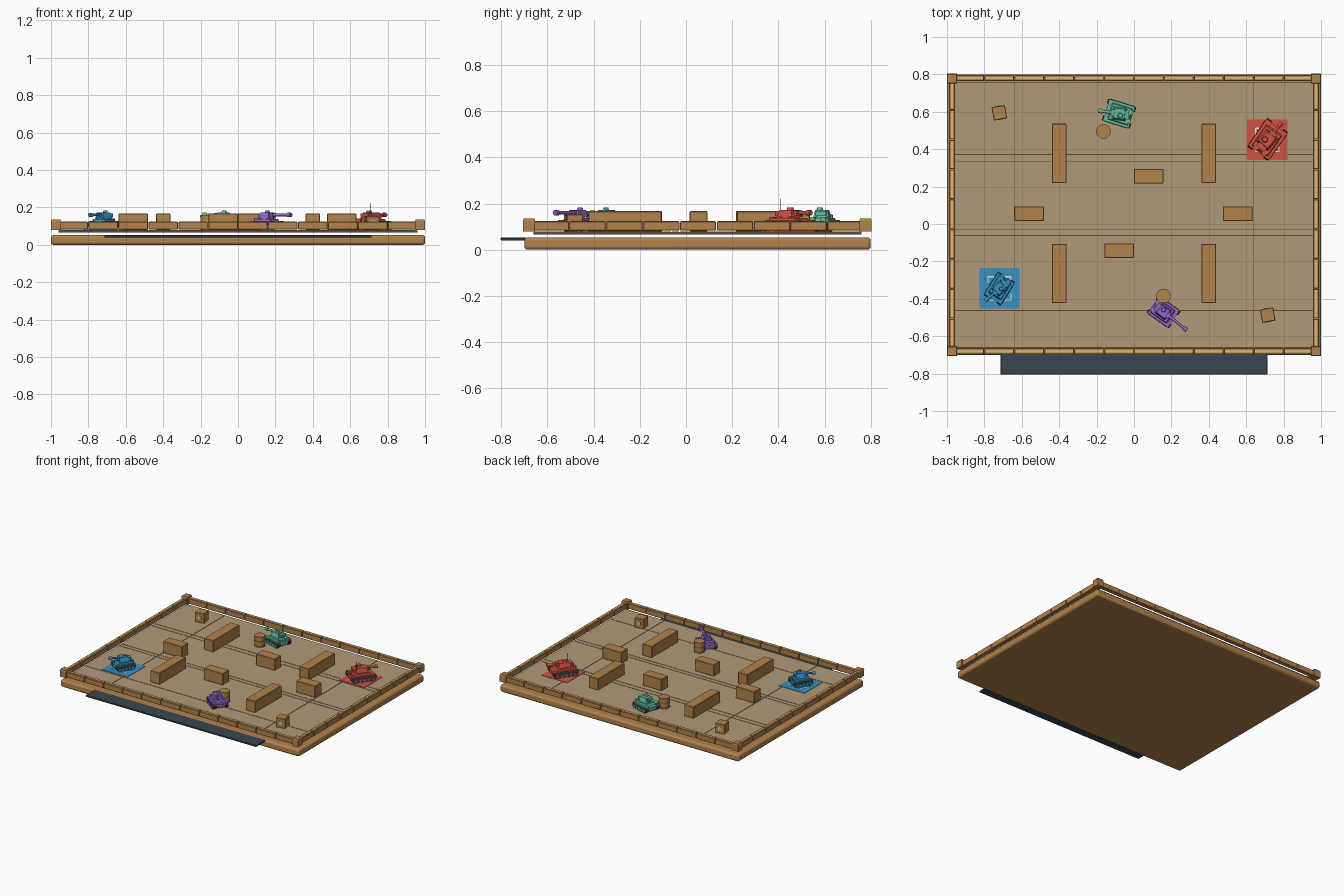
import bpy, bmesh, math
from mathutils import Matrix, Vector

if "Cube" in bpy.data.objects:
    bpy.data.objects.remove(bpy.data.objects["Cube"])

def mat(name, r, g, b):
    m = bpy.data.materials.new(name)
    m.diffuse_color = [((c / 255 + 0.055) / 1.055) ** 2.4 for c in (r, g, b)] + [1]
    m.use_nodes = True
    m.node_tree.nodes["Principled BSDF"].inputs["Base Color"].default_value = m.diffuse_color
    return m

WOOD = mat("wood brown", 178, 130, 76)
FLOOR = mat("floor tan", 177, 153, 121)
PALE = mat("pale trim", 218, 184, 130)
SEAM = mat("seam brown", 95, 75, 52)
SLATE = mat("dark slate", 58, 70, 80)
RED = mat("red", 208, 82, 68)
BLUE = mat("blue", 58, 145, 195)
TEAL = mat("teal", 100, 185, 155)
PURPLE = mat("purple", 148, 104, 200)
WHITE = mat("white", 235, 232, 225)

def finish(name, bm, material, matrix=None, bevel=0, segments=1, smooth=False):
    bmesh.ops.recalc_face_normals(bm, faces=bm.faces)
    me = bpy.data.meshes.new(name)
    bm.to_mesh(me)
    bm.free()
    ob = bpy.data.objects.new(name, me)
    bpy.context.collection.objects.link(ob)
    me.materials.append(material)
    if matrix:
        ob.matrix_world = matrix
    if bevel:
        mod = ob.modifiers.new("bevel", "BEVEL")
        mod.width, mod.segments = bevel, segments
    if smooth:
        bpy.context.view_layer.objects.active = ob
        ob.select_set(True)
        bpy.ops.object.shade_smooth_by_angle(angle=math.radians(35))
        ob.select_set(False)
    return ob

def add_box(bm, x0, x1, y0, y1, z0, z1, taper=1):
    """Box between limits; taper scales the top."""
    vs = bmesh.ops.create_cube(bm, size=1)["verts"]
    for v in vs:
        k = taper if v.co.z > 0 else 1
        v.co = Vector(((x0 + x1) / 2 + v.co.x * k * (x1 - x0),
                       (y0 + y1) / 2 + v.co.y * k * (y1 - y0),
                       (z0 + z1) / 2 + v.co.z * (z1 - z0)))

def add_cyl(bm, center, r1, r2, depth, axis="Z", n=14):
    rot = {"Z": Matrix(), "X": Matrix.Rotation(math.pi / 2, 4, "Y"),
           "Y": Matrix.Rotation(-math.pi / 2, 4, "X")}[axis]
    bmesh.ops.create_cone(bm, cap_ends=True, segments=n, radius1=r1, radius2=r2,
                          depth=depth, matrix=Matrix.Translation(center) @ rot)

def box(name, material, *lim, **kw):
    bm = bmesh.new()
    add_box(bm, *lim)
    return finish(name, bm, material, **kw)

# Base slab, front shelf and floor
box("base_slab", WOOD, -1, 1, -.7, .8, 0, .053, bevel=.014, segments=3, smooth=True)
box("front_shelf", SLATE, -.715, .715, -.804, -.69, .04, .052, bevel=.003)
box("floor_underlay", SEAM, -.96, .96, -.66, .76, .067, .077)
xs = [-.96, -.64, .64, .96]
ys = [-.66, -.463, -.062, -.028, .333, .372, .76]
g = .002
bm = bmesh.new()
for x0, x1 in zip(xs, xs[1:]):
    for y0, y1 in zip(ys, ys[1:]):
        add_box(bm, x0 + g, x1 - g, y0 + g, y1 - g, .07, .08)
finish("floor_panels", bm, FLOOR)

# Border walls made of short segments, with a pale strip on top
bm, strip = bmesh.new(), bmesh.new()
for yc in (-.68, .78):
    for i in range(12):
        x = -.96 + .16 * i
        add_box(bm, x + .002, x + .158, yc - .016, yc + .016, .083, .123)
        add_box(strip, x + .006, x + .154, yc - .006, yc + .006, .121, .1245)
for xc in (-.973, .973):
    for i in range(9):
        y = -.665 + .1595 * i
        add_box(bm, xc - .016, xc + .016, y + .002, y + .1575, .083, .123)
        add_box(strip, xc - .005, xc + .005, y + .006, y + .1535, .121, .1245)
finish("border_walls", bm, WOOD, bevel=.002)
finish("wall_strips", strip, PALE)

# Corner posts with caps
bm = bmesh.new()
for x in (-.973, .973):
    for y in (-.68, .777):
        add_box(bm, x - .026, x + .026, y - .026, y + .026, .08, .126)
        add_box(bm, x - .027, x + .027, y - .027, y + .027, .126, .136, .85)
finish("corner_posts", bm, WOOD)

# Wooden barriers
bm = bmesh.new()
for x in (-.4, .4):
    for y in (.378, -.264):
        add_box(bm, x - .039, x + .039, y - .158, y + .158, .08, .167)
for x, y in ((-.56, .055), (.555, .055), (.078, .255), (-.08, -.143)):
    add_box(bm, x - .079, x + .079, y - .039, y + .039, .08, .167)
finish("barriers", bm, WOOD, bevel=.003)

# Drums with rims
bm = bmesh.new()
for x, y in ((-.164, .495), (.157, -.385)):
    add_cyl(bm, (x, y, .12), .036, .036, .08, n=20)
    for z in (.086, .12, .154):
        add_cyl(bm, (x, y, z), .039, .039, .008, n=20)
finish("drums", bm, WOOD, smooth=True)

# Crates with a pale plate on each side
for x, y, a in ((-.72, .595, 10), (.715, -.487, 10)):
    m = Matrix.Translation((x, y, .08)) @ Matrix.Rotation(math.radians(a), 4, "Z")
    box("crate", WOOD, -.036, .036, -.036, .036, 0, .073, matrix=m, bevel=.003)
    bm = bmesh.new()
    add_box(bm, -.013, .013, -.038, .038, .024, .05)
    finish("crate_plates", bm, PALE, m)

# Start pads with white corner brackets
for name, x, y, col in (("blue", -.719, -.344, BLUE), ("red", .713, .45, RED)):
    h = .108
    box(name + "_pad", col, x - h, x + h, y - h, y + h, .08, .083)
    bm = bmesh.new()
    for sx in (-1, 1):
        for sy in (-1, 1):
            cx, cy, t, l = x + sx * .062, y + sy * .062, .003, .034
            add_box(bm, *sorted((cx, cx - sx * l)), cy - t, cy + t, .083, .0845)
            add_box(bm, cx - t, cx + t, *sorted((cy, cy - sy * l)), .083, .0845)
    finish(name + "_pad_brackets", bm, WHITE)

def add_track(bm, y0, y1, L, H):
    """Extruded track outline, raised at both ends."""
    prof = [(-.40, 0), (.38, 0), (.47, .35), (.5, .65), (.46, 1),
            (-.46, 1), (-.5, .65), (-.48, .35)]
    f = bm.faces.new([bm.verts.new((u * L, y0, v * H)) for u, v in prof])
    new = bmesh.ops.extrude_face_region(bm, geom=[f])["geom"]
    for v in new:
        if isinstance(v, bmesh.types.BMVert):
            v.co.y = y1

def tank(name, col, x, y, heading, aim, L, W, barrel, br, antenna=False):
    base = Matrix.Translation((x, y, .083)) @ Matrix.Rotation(math.radians(heading), 4, "Z")
    turn = Matrix.Translation((x, y, .083)) @ Matrix.Rotation(math.radians(aim), 4, "Z")
    tw, H = W * .22, .04
    tracks, wheels, hull = bmesh.new(), bmesh.new(), bmesh.new()
    for s in (-1, 1):
        y0, y1 = sorted((s * W / 2, s * (W / 2 - tw)))
        add_track(tracks, y0, y1, L, H)
        for i in range(5):
            add_cyl(wheels, (L * (-.34 + .17 * i), s * W / 2, .014), .011, .011, .006, "Y", 10)
        # Fender over each track
        add_box(hull, -L * .47, L * .47, y0 + .001, y1 - .001, H, H + .005)
    inner = W / 2 - tw
    add_box(hull, -L * .46, L * .46, -inner, inner, .01, .038)
    add_box(hull, -L * .42, L * .34, -W * .4, W * .4, .04, .055, .88)
    for s in (-1, 1):  # rear engine boxes
        add_box(hull, -L * .46, -L * .33, s * W * .2 - W * .1, s * W * .2 + W * .1, .03, .058)
    finish(name + "_tracks", tracks, SLATE, base)
    finish(name + "_wheels", wheels, col, base)
    finish(name + "_hull", hull, col, base)

    # Turret, mantlet, hatch
    t = bmesh.new()
    add_cyl(t, (0, 0, .056), W * .3, W * .3, .006, n=16)
    add_box(t, -L * .25, L * .22, -W * .29, W * .29, .058, .09, .76)
    add_box(t, -L * .34, -L * .2, -W * .2, W * .2, .064, .084)
    add_box(t, L * .16, L * .28, -W * .14, W * .14, .064, .088)
    add_cyl(t, (-L * .05, W * .08, .095), W * .12, W * .1, .012, n=12)
    finish(name + "_turret", t, col, turn)
    # Gun barrel with muzzle
    b = bmesh.new()
    add_cyl(b, ((barrel + L * .2) / 2, 0, .077), br, br * .9, barrel - L * .2, "X", 12)
    add_cyl(b, (barrel - .01, 0, .077), br * 1.5, br * 1.5, .022, "X", 12)
    finish(name + "_gun", b, col, turn, smooth=True)
    if antenna:
        a = bmesh.new()
        add_cyl(a, (-L * .2, -W * .15, .11), .0015, .001, .06, n=6)
        finish(name + "_antenna", a, SLATE, turn)

tank("blue_tank", BLUE, -.72, -.345, 238, 222, .145, .105, .1, .007)
tank("red_tank", RED, .715, .452, 55, 50, .185, .135, .115, .008, True)
tank("teal_tank", TEAL, -.08, .59, 163, 172, .155, .12, .11, .008)
tank("purple_tank", PURPLE, .158, -.47, -35, -38, .145, .11, .158, .008)
